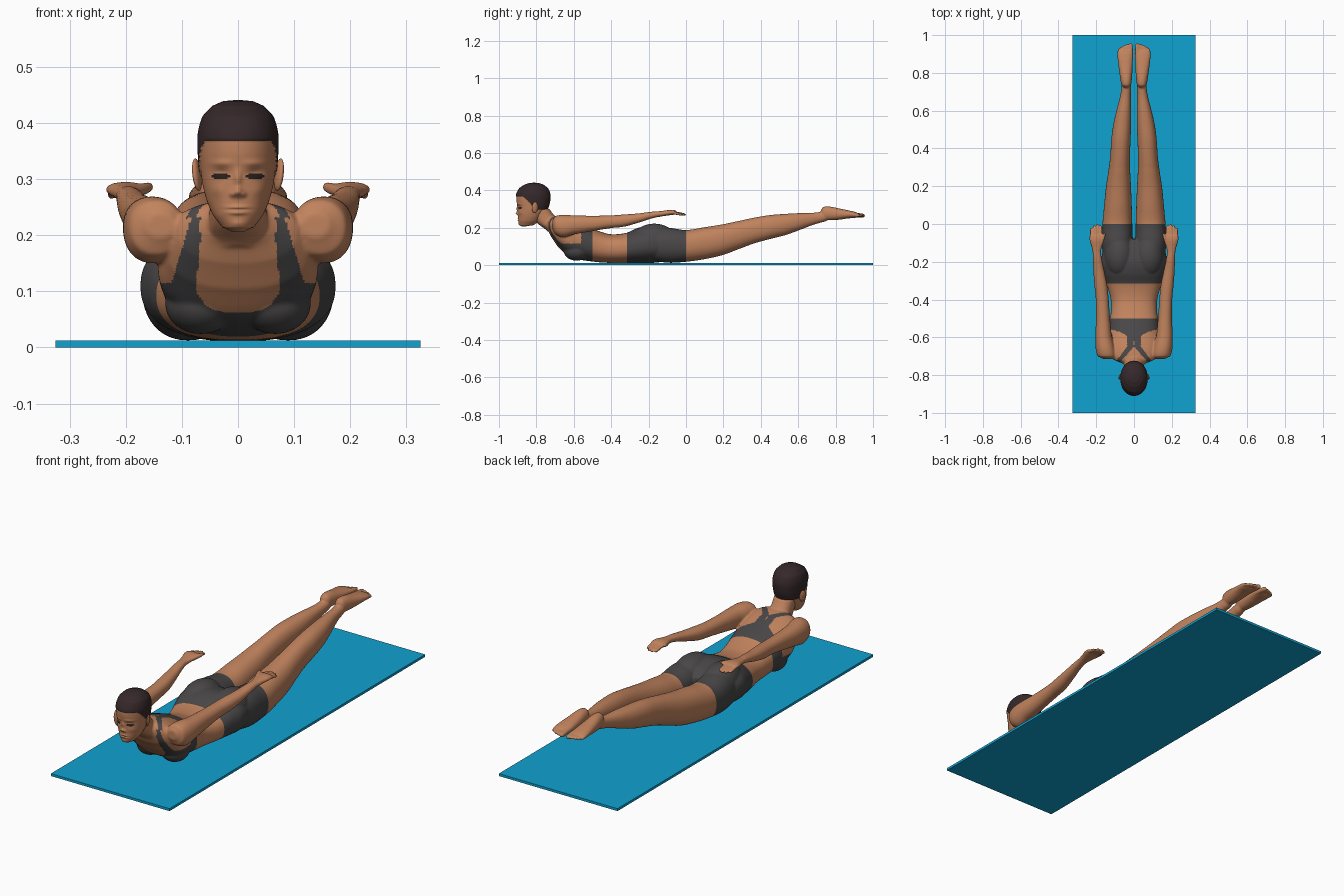
import bpy, bmesh, math
from mathutils import Matrix, Vector


def material(name, rgb):
    m = bpy.data.materials.new(name)
    m.diffuse_color = (*rgb, 1)
    return m


SKIN = material("skin", (0.53, 0.225, 0.11))
CLOTH = material("charcoal_cloth", (0.066, 0.062, 0.062))
HAIR = material("dark_hair", (0.036, 0.021, 0.023))
EYE = material("eye_dark", (0.02, 0.013, 0.012))
BLUE = material("mat_blue", (0.005, 0.36, 0.63))


def add_object(name, bm, mats, smooth=True):
    me = bpy.data.meshes.new(name)
    bm.to_mesh(me)
    bm.free()
    ob = bpy.data.objects.new(name, me)
    bpy.context.collection.objects.link(ob)
    for m in mats:
        me.materials.append(m)
    for p in me.polygons:
        p.use_smooth = smooth
    return ob


def interpolate(rows, n):
    """Catmull-Rom through the section rows."""
    out = []
    for i in range(len(rows) - 1):
        a, b, c, d = rows[max(i - 1, 0)], rows[i], rows[i + 1], rows[min(i + 2, len(rows) - 1)]
        for k in range(n):
            t = k / n
            row = [0.5 * (2 * q + (r - p) * t + (2 * p - 5 * q + 4 * r - s) * t * t
                          + (3 * q - p - 3 * r + s) * t ** 3) for p, q, r, s in zip(a, b, c, d)]
            row[0] = b[0] + (c[0] - b[0]) * t
            out.append(row)
    return out + [list(rows[-1])]


def loft(bm, rows, axis="Y", n=5, seg=40, e=2.2, side=1):
    """Rows are (position on axis, centre x, half width, low, high)."""
    rings = []
    for s, u, hw, lo, hi in interpolate(rows, n):
        ring = []
        for k in range(seg):
            a = 2 * math.pi * k / seg
            c, d = math.cos(a), math.sin(a)
            x = u * side + hw * math.copysign(abs(c) ** (2 / e), c)
            v = (lo + hi) / 2 + (hi - lo) / 2 * math.copysign(abs(d) ** (2 / e), d)
            ring.append(bm.verts.new((x, s, v) if axis == "Y" else (x, v, s)))
        rings.append(ring)
    faces = [bm.faces.new(rings[0]), bm.faces.new(rings[-1])]
    for r, q in zip(rings, rings[1:]):
        for k in range(seg):
            j = (k + 1) % seg
            faces.append(bm.faces.new((r[k], r[j], q[j], q[k])))
    bmesh.ops.recalc_face_normals(bm, faces=faces)


def ball(bm, co, radii):
    bmesh.ops.create_uvsphere(bm, u_segments=32, v_segments=20, radius=1,
                              matrix=Matrix.Translation(co) @ Matrix.Diagonal((*radii, 1)))


def digit(bm, a, b, r, side):
    """A finger or toe running along y from a to b."""
    rows = []
    for t, f in ((0, 1), (0.5, 1), (0.8, 0.92), (0.93, 0.7), (1, 0.25)):
        x, y, z = Vector(a).lerp(Vector(b), t)
        rows.append((y, x, r * f, z - r * f, z + r * f))
    loft(bm, rows, n=3, seg=16, e=2, side=side)


# Exercise mat
bm = bmesh.new()
bmesh.ops.create_cube(bm, size=1, matrix=Matrix.Translation((0, 0, 0.006)) @ Matrix.Diagonal((0.65, 2, 0.012, 1)))
add_object("exercise_mat", bm, [BLUE], False)

# Body: torso and neck
bm = bmesh.new()
loft(bm, [(-0.08, 0, 0.09, 0.05, 0.16), (-0.12, 0, 0.155, 0.02, 0.19), (-0.2, 0, 0.174, 0.011, 0.208),
          (-0.26, 0, 0.162, 0.011, 0.198), (-0.32, 0, 0.144, 0.011, 0.172), (-0.4, 0, 0.123, 0.012, 0.165),
          (-0.46, 0, 0.122, 0.015, 0.18), (-0.52, 0, 0.13, 0.022, 0.205), (-0.58, 0, 0.138, 0.032, 0.228),
          (-0.64, 0, 0.143, 0.055, 0.25), (-0.69, 0, 0.13, 0.105, 0.261), (-0.72, 0, 0.105, 0.15, 0.26),
          (-0.74, 0, 0.06, 0.185, 0.25)], seg=64, e=2.35)
loft(bm, [(0.18, 0, 0.06, -0.74, -0.62), (0.22, 0, 0.053, -0.79, -0.675), (0.26, 0, 0.05, -0.82, -0.7),
          (0.3, 0, 0.05, -0.83, -0.728)], "Z")
for s in (-1, 1):
    # Bust and buttocks
    ball(bm, (s * 0.066, -0.585, 0.078), (0.064, 0.07, 0.054))
    ball(bm, (s * 0.078, -0.17, 0.14), (0.08, 0.115, 0.082))
    # Leg
    loft(bm, [(-0.2, 0.09, 0.07, 0.03, 0.19), (-0.1, 0.089, 0.082, 0.013, 0.2), (0, 0.088, 0.079, 0.018, 0.188),
              (0.1, 0.085, 0.073, 0.032, 0.203), (0.2, 0.082, 0.066, 0.055, 0.219), (0.3, 0.077, 0.056, 0.092, 0.24),
              (0.37, 0.073, 0.052, 0.118, 0.255), (0.45, 0.069, 0.051, 0.14, 0.268),
              (0.53, 0.062, 0.047, 0.16, 0.274), (0.6, 0.054, 0.039, 0.185, 0.278),
              (0.68, 0.045, 0.028, 0.215, 0.28), (0.74, 0.04, 0.025, 0.232, 0.287),
              (0.77, 0.04, 0.022, 0.245, 0.29)], side=s)
    # Foot with the sole facing up
    loft(bm, [(0.722, 0.041, 0.012, 0.265, 0.298), (0.735, 0.041, 0.025, 0.245, 0.312),
              (0.77, 0.042, 0.031, 0.24, 0.313), (0.82, 0.044, 0.036, 0.243, 0.303),
              (0.87, 0.046, 0.04, 0.25, 0.293), (0.9, 0.047, 0.041, 0.252, 0.286),
              (0.918, 0.047, 0.036, 0.255, 0.28)], side=s)
    for x, tip, r in ((0.018, 0.958, 0.0125), (0.037, 0.954, 0.009), (0.053, 0.948, 0.0085),
                      (0.067, 0.94, 0.008), (0.08, 0.93, 0.0075)):
        digit(bm, (x, 0.885, 0.27), (x, tip, 0.264), r, s)
    # Arm
    loft(bm, [(-0.715, 0.138, 0.025, 0.195, 0.24), (-0.7, 0.145, 0.047, 0.165, 0.262),
              (-0.66, 0.152, 0.051, 0.15, 0.269), (-0.6, 0.161, 0.044, 0.165, 0.266),
              (-0.5, 0.164, 0.037, 0.182, 0.264), (-0.4, 0.168, 0.034, 0.198, 0.266),
              (-0.33, 0.175, 0.034, 0.206, 0.271), (-0.25, 0.186, 0.029, 0.228, 0.277),
              (-0.18, 0.194, 0.023, 0.25, 0.286), (-0.14, 0.197, 0.021, 0.258, 0.288)], side=s)
    # Hand with the palm facing up
    loft(bm, [(-0.16, 0.197, 0.021, 0.257, 0.287), (-0.12, 0.198, 0.027, 0.262, 0.291),
              (-0.085, 0.2, 0.035, 0.267, 0.295), (-0.06, 0.201, 0.034, 0.27, 0.292)], side=s)
    for x, tip, r in ((0.176, -0.007, 0.0087), (0.193, 0.002, 0.0088), (0.21, -0.003, 0.0085), (0.226, -0.018, 0.0075)):
        digit(bm, (x, -0.08, 0.282), (x, tip, 0.269), r, s)
    digit(bm, (0.181, -0.125, 0.277), (0.156, -0.048, 0.287), 0.0105, s)

# Fuse the body into one smooth skin
raw = add_object("body_raw", bm, [])
mod = raw.modifiers.new("fuse", "REMESH")
mod.mode, mod.voxel_size = "VOXEL", 0.0045
mod = raw.modifiers.new("soften", "SMOOTH")
mod.factor, mod.iterations = 0.5, 4
fused = bpy.data.meshes.new_from_object(raw.evaluated_get(bpy.context.evaluated_depsgraph_get()))
bpy.data.objects.remove(raw)
bm = bmesh.new()
bm.from_mesh(fused)
bpy.data.meshes.remove(fused)

# Cut clean hems for the shorts and top
for y in (0, -0.315, -0.5):
    bmesh.ops.bisect_plane(bm, geom=bm.verts[:] + bm.edges[:] + bm.faces[:], plane_co=(0, y, 0), plane_no=(0, 1, 0))
bm.normal_update()


def is_shorts(x, y, z):
    return -0.315 < y < 0 and z < 0.232 and not (x > 0.138 and z > 0.2)


def is_top(x, y, z, up):
    if not -0.735 < y < -0.5 or (x > 0.122 and z > 0.172):
        return False
    if y > -0.56:
        return True
    if up < 0.3:  # chest: scoop neckline and straps
        outer = 0.15 if z < 0.115 else 0.118 - 0.3 * (z - 0.116)
        inner = 0.076 - 0.105 * max(0, z - 0.104)
        neck = 0.063 + 0.04 * (x / 0.076) ** 4
        return x < outer and (z < neck or x > inner)
    if y > -0.6:  # back: band, centre panel, straps
        return x < 0.036 + 0.08 * ((y + 0.6) / 0.04) ** 2
    t = max(0, (-0.65 - y) / 0.06)
    return 0.055 * t < x < 0.036 + 0.046 * t


for f in bm.faces:
    c = f.calc_center_median()
    f.material_index = int(is_shorts(abs(c.x), c.y, c.z) or is_top(abs(c.x), c.y, c.z, f.normal.z))
add_object("body", bm, [SKIN, CLOTH])

# Head
bm = bmesh.new()
loft(bm, [(0.207, 0, 0.012, -0.878, -0.855), (0.214, 0, 0.028, -0.89, -0.815), (0.235, 0, 0.044, -0.896, -0.785),
          (0.26, 0, 0.055, -0.897, -0.765), (0.29, 0, 0.063, -0.899, -0.746), (0.32, 0, 0.067, -0.902, -0.734),
          (0.35, 0, 0.069, -0.907, -0.728), (0.38, 0, 0.069, -0.905, -0.728), (0.41, 0, 0.061, -0.889, -0.74),
          (0.428, 0, 0.044, -0.862, -0.764), (0.436, 0, 0.026, -0.838, -0.787),
          (0.438, 0, 0.006, -0.817, -0.808)], "Z", n=12, seg=160, e=2.1)

# Face features as soft bumps: x, z, spread x, spread z, push along y
BUMPS = [(0, 0.3, 0.006, 0.014, -0.006), (0, 0.277, 0.008, 0.008, -0.013), (0.01, 0.273, 0.005, 0.005, -0.005),
         (0.03, 0.31, 0.014, 0.009, 0.007), (0.031, 0.305, 0.011, 0.006, -0.004), (0.03, 0.328, 0.02, 0.006, -0.003),
         (0, 0.25, 0.017, 0.003, -0.004), (0, 0.24, 0.015, 0.0035, -0.005), (0, 0.2455, 0.02, 0.0015, 0.002),
         (0.038, 0.28, 0.014, 0.012, -0.003), (0, 0.22, 0.014, 0.007, -0.003)]


def hairline(y):
    return 0.368 - 0.07 * min(1, max(0, (y + 0.87) / 0.07))


for v in bm.verts:
    x, y, z = abs(v.co.x), v.co.y, v.co.z
    if y < -0.83:
        v.co.y += sum(p * math.exp(-((x - a) / sa) ** 2 - ((z - b) / sb) ** 2) for a, b, sa, sb, p in BUMPS)
    if z > hairline(y):
        out = Vector((v.co.x, y + 0.82, z - 0.35)).normalized()
        v.co += out * 0.003
for f in bm.faces:
    c = f.calc_center_median()
    eye = c.y < -0.84 and ((abs(c.x) - 0.031) / 0.017) ** 2 + ((c.z - 0.305) / 0.0055) ** 2 < 1
    f.material_index = 2 if eye else int(c.z > hairline(c.y))
add_object("head", bm, [SKIN, HAIR, EYE])

# Ears
for s, name in ((-1, "ear_right"), (1, "ear_left")):
    bm = bmesh.new()
    ball(bm, (0, 0, 0), (0.007, 0.017, 0.029))
    bmesh.ops.transform(bm, verts=bm.verts, matrix=Matrix.Translation((s * 0.073, -0.808, 0.308))
                        @ Matrix.Rotation(s * 0.3, 4, "Z") @ Matrix.Rotation(s * 0.12, 4, "Y"))
    add_object(name, bm, [SKIN])
